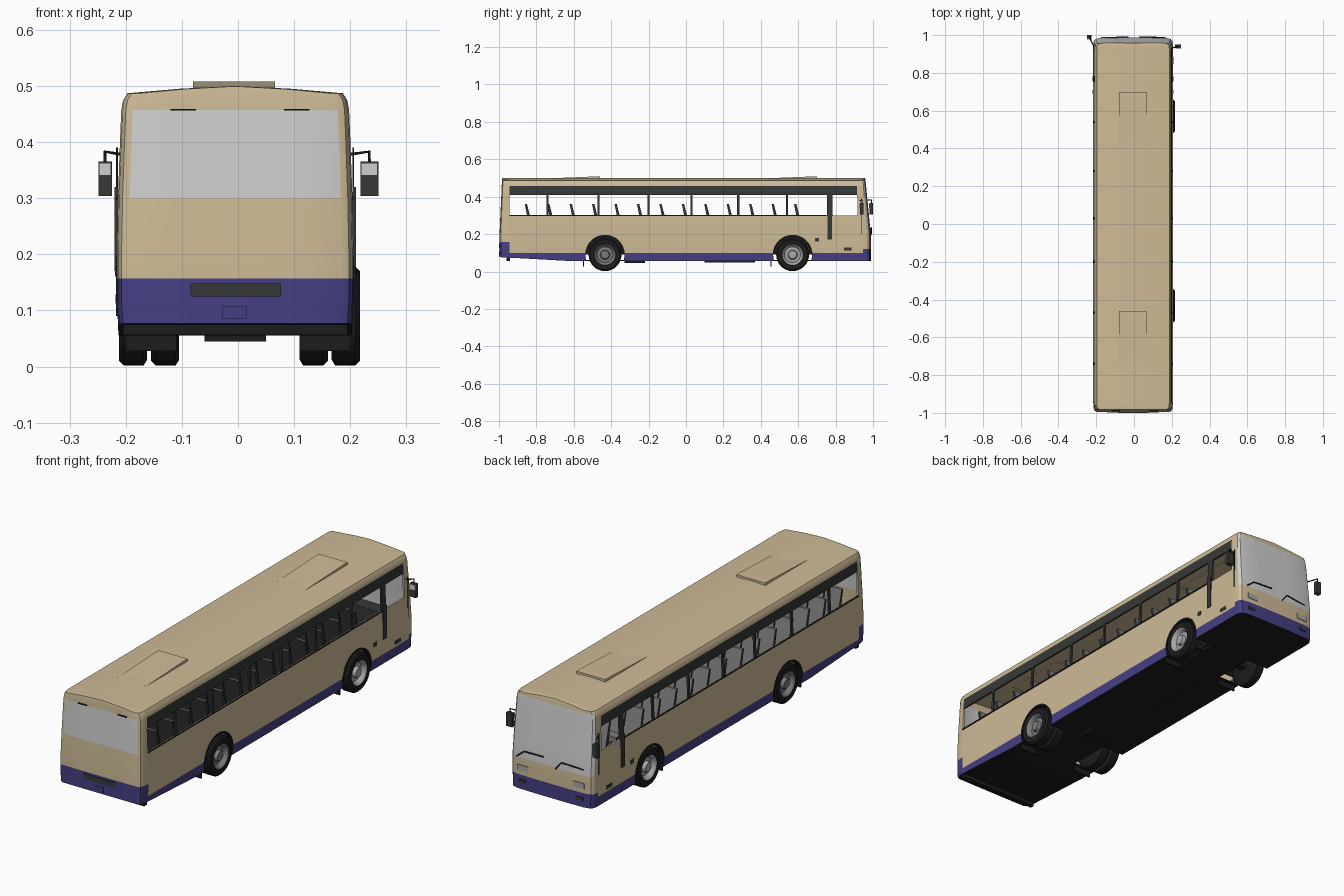
import bpy, bmesh, math
from mathutils import Vector

if bpy.data.objects.get("Cube"):
    bpy.data.objects.remove(bpy.data.objects["Cube"])

# Materials
def make_mat(name, rgb):
    m = bpy.data.materials.new(name)
    m.use_nodes = True
    m.diffuse_color = (*rgb, 1)
    m.node_tree.nodes["Principled BSDF"].inputs["Base Color"].default_value = (*rgb, 1)
    return m

TAN = make_mat("tan_paint", (0.62, 0.5, 0.31))
PURPLE = make_mat("purple_paint", (0.06, 0.05, 0.23))
GLASS = make_mat("grey_glass", (0.62, 0.62, 0.62))
BLACK = make_mat("black_rubber", (0.012, 0.012, 0.012))
DARK = make_mat("dark_trim", (0.035, 0.04, 0.037))
FABRIC = make_mat("seat_grey", (0.2, 0.2, 0.2))
STEEL = make_mat("wheel_steel", (0.4, 0.4, 0.4))
CX = -0.005

# Helpers
def finish(name, bm, mats, smooth=False):
    mesh = bpy.data.meshes.new(name)
    bm.to_mesh(mesh)
    bm.free()
    for m in mats:
        mesh.materials.append(m)
    ob = bpy.data.objects.new(name, mesh)
    bpy.context.collection.objects.link(ob)
    bpy.ops.object.select_all(action='DESELECT')
    ob.select_set(True)
    bpy.context.view_layer.objects.active = ob
    if smooth:
        bpy.ops.object.shade_smooth_by_angle(angle=math.radians(35))
    return ob

def prism(name, pts, x0, x1, mats, rule=None, smooth=False):
    """Side profile of (y, z) points extruded along x."""
    bm = bmesh.new()
    face = bm.faces.new([bm.verts.new((x0, y, z)) for y, z in pts])
    new = bmesh.ops.extrude_face_region(bm, geom=[face])["geom"]
    bmesh.ops.translate(bm, vec=(x1 - x0, 0, 0), verts=[v for v in new if isinstance(v, bmesh.types.BMVert)])
    bmesh.ops.recalc_face_normals(bm, faces=bm.faces)
    if rule:
        for f in bm.faces:
            f.material_index = rule(f)
    return finish(name, bm, mats, smooth)

def box(name, lo, hi, mat):
    pts = [(lo[1], lo[2]), (hi[1], lo[2]), (hi[1], hi[2]), (lo[1], hi[2])]
    return prism(name, pts, lo[0], hi[0], [mat])

def tube(name, pts, radius, mat):
    cu = bpy.data.curves.new(name, 'CURVE')
    cu.dimensions = '3D'
    cu.bevel_depth, cu.bevel_resolution = radius, 1
    sp = cu.splines.new('POLY')
    sp.points.add(len(pts) - 1)
    for p, co in zip(sp.points, pts):
        p.co = (*co, 1)
    cu.materials.append(mat)
    ob = bpy.data.objects.new(name, cu)
    bpy.context.collection.objects.link(ob)

def arc(y, z, r, n=24):
    return [(y + r * math.cos(math.pi * i / n), z + r * math.sin(math.pi * i / n)) for i in range(n + 1)]

# Body shell: half cross-section swept along the length, rounded at both ends
HALF = [(0.208, 0.055), (0.21, 0.1), (0.211, 0.12), (0.211, 0.157), (0.211, 0.2), (0.209, 0.3),
        (0.205, 0.41), (0.203, 0.457), (0.2, 0.474), (0.192, 0.487), (0.1, 0.495), (0, 0.5)]
PROFILE = HALF + [(-x, z) for x, z in reversed(HALF[:-1])]
PILLARS = [(-0.74, 0.006), (-0.468, 0.006), (-0.2, 0.006), (0.03, 0.006),
           (0.28, 0.006), (0.54, 0.006), (0.768, 0.015)]
STATIONS = [(-0.997, 0.5), (-0.996, 0.9), (-0.99, 0.96), (-0.975, 0.99), (-0.945, 1), (-0.6, 1)]
STATIONS += [(p + s * w, 1) for p, w in PILLARS for s in (-1, 1)]
STATIONS += [(0.92, 1), (0.945, 1), (0.968, 0.985), (0.98, 0.94), (0.986, 0.8), (0.988, 0.4)]
STATIONS.sort()

def ring(bm, y, s):
    out = []
    for x, z in PROFILE:
        t = max(0, (z - 0.2) / 0.3)
        rake = -0.03 * t * max(0, (y - 0.9) / 0.09) + 0.012 * t * max(0, (-0.94 - y) / 0.05)
        lift = 0.022 * max(0, (-0.6 - y) / 0.4) if z < 0.06 else 0
        drop = 0.006 * (1 - s) if z > 0.48 else 0
        out.append(bm.verts.new((CX + x * s, y + rake, z + lift - drop)))
    return out

def body_material(c, n, s):
    """Slot number, or None for an open window."""
    x, y, z = c
    if n.z < -0.8:
        return 3
    skirt = 0.157 if y < -0.94 else 0.12 if y > 0.945 else 0.1
    if z < skirt:
        return 1
    if s <= 0.9 and y < -0.9 and 0.3 < z < 0.457:
        return 2
    if s < 0.97 and y > 0.9 and 0.2 < z < 0.476:
        return 2
    if abs(x - CX) > 0.19 and -0.945 < y < 0.92 and 0.3 < z < 0.457:
        pillar = any(abs(y - p) < w for p, w in PILLARS)
        return 4 if z > 0.41 or pillar else None
    return 0

bm = bmesh.new()
rings = [ring(bm, y, s) for y, s in STATIONS]
N = len(PROFILE)
quads = []
for (ya, sa), (yb, sb), a, b in zip(STATIONS, STATIONS[1:], rings, rings[1:]):
    for i in range(N):
        j = (i + 1) % N
        quads.append(((a[i], b[i], b[j], a[j]), (sa + sb) / 2))
for r, front in ((rings[0], False), (rings[-1], True)):
    for i in range(N // 2):
        strip = [r[i], r[i + 1], r[N - 2 - i], r[N - 1 - i]]
        strip = list(dict.fromkeys(strip))
        quads.append((strip[::-1] if front else strip, 0.3))
for vs, s in quads:
    f = bm.faces.new(vs)
    f.normal_update()
    slot = body_material(f.calc_center_median(), f.normal, s)
    if slot is None:
        bm.faces.remove(f)
    else:
        f.material_index = slot
body = finish("body_shell", bm, [TAN, PURPLE, GLASS, BLACK, DARK])
sol = body.modifiers.new("thickness", 'SOLIDIFY')
sol.thickness, sol.offset = 0.008, -1

# Wheel arch openings
AXLES = {"nose": 0.57, "tail": -0.433}
WZ = 0.09
for ay in AXLES.values():
    for side in (-1, 1):
        circle = [(ay + 0.104 * math.cos(a), WZ + 0.104 * math.sin(a)) for a in
                  (math.tau * i / 48 for i in range(48))]
        cutter = prism("arch_cutter", circle, side * 0.1, side * 0.26, [BLACK])
        cutter.hide_render = True
        mod = body.modifiers.new("arch", 'BOOLEAN')
        mod.object, mod.solver, mod.operation = cutter, 'EXACT', 'DIFFERENCE'
        bpy.context.view_layer.objects.active = body
        for m in list(body.modifiers):
            bpy.ops.object.modifier_apply(modifier=m.name)
        bpy.data.objects.remove(cutter)
bpy.ops.object.select_all(action='DESELECT')
body.select_set(True)
bpy.ops.object.shade_smooth_by_angle(angle=math.radians(25))

# Wheels, arch liners and mudflaps
TYRE = [(-0.05, 0), (-0.05, 0.078), (-0.044, 0.088), (-0.008, 0.088), (0, 0.08), (0, 0.056),
        (-0.003, 0.052), (-0.007, 0.048), (-0.02, 0.042), (-0.018, 0.026), (-0.003, 0.021), (-0.001, 0)]

def wheel(name, side, x_out, y, hub):
    bm = bmesh.new()
    vs = [bm.verts.new((side * x, 0, r)) for x, r in TYRE]
    es = [bm.edges.new(p) for p in zip(vs, vs[1:])]
    bmesh.ops.spin(bm, geom=vs + es, cent=(0, 0, 0), axis=(1, 0, 0), angle=math.tau, steps=32)
    bmesh.ops.remove_doubles(bm, verts=bm.verts, dist=0.0001)
    bmesh.ops.recalc_face_normals(bm, faces=bm.faces)
    for f in bm.faces:
        reach = max(math.hypot(v.co.y, v.co.z) for v in f.verts)
        f.material_index = 1 if reach < 0.057 else 0
    finish(name, bm, [BLACK, hub], True).location = (x_out, y, WZ)

for axle, ay in AXLES.items():
    for side, label in ((-1, "right"), (1, "left")):
        tag = f"{axle}_{label}"
        outer = 0.217 if side > 0 else -0.212
        wheel(f"{tag}_wheel", side, outer, ay, STEEL if axle == "nose" else FABRIC)
        if axle == "tail":
            wheel(f"{tag}_inner_wheel", side, outer - side * 0.057, ay, FABRIC)
        edge = CX + side * 0.212
        prism(f"{tag}_arch_liner", arc(ay, WZ, 0.106) + arc(ay, WZ, 0.098)[::-1],
              side * 0.09, edge, [BLACK], smooth=True)
        prism(f"{tag}_arch_back", arc(ay, WZ, 0.104), side * 0.085, side * 0.09, [BLACK])
        box(f"{tag}_mudflap", (side * 0.11, ay - 0.118, 0.028), (side * 0.2, ay - 0.112, 0.07), BLACK)
    box(f"{axle}_axle", (-0.16, ay - 0.015, 0.075), (0.16, ay + 0.015, 0.105), BLACK)

# Underbody and interior
box("fuel_tank", (-0.05, 0.1, 0.047), (0.05, 0.37, 0.06), BLACK)
box("gearbox", (-0.06, -0.33, 0.045), (0.05, -0.22, 0.06), BLACK)
box("cabin_floor", (CX - 0.2, -0.96, 0.15), (CX + 0.2, 0.93, 0.16), DARK)
box("dashboard", (CX - 0.18, 0.87, 0.16), (CX + 0.18, 0.935, 0.225), DARK)
bpy.ops.mesh.primitive_torus_add(location=(-0.11, 0.85, 0.27), rotation=(math.radians(35), 0, 0),
                                 major_radius=0.035, minor_radius=0.004, major_segments=20, minor_segments=6)
bpy.context.object.name = "steering_wheel"
bpy.context.object.data.materials.append(BLACK)

# Seats: cushion and tilted back
SEAT = [(0.055, 0.21), (0.055, 0.235), (0.012, 0.235), (-0.02, 0.36), (-0.032, 0.36), (-0.002, 0.21)]
seat = prism("seat", SEAT, -0.04, 0.04, [DARK, FABRIC], lambda f: 1 if f.normal.y > 0.3 or f.normal.z > 0.5 else 0)
seat.location = (-0.11, 0.79, 0)
for row in range(13):
    y = -0.83 + row * 0.12
    for x in (-0.155, -0.07, 0.06, 0.145):
        ob = bpy.data.objects.new("seat", seat.data)
        ob.location = (x, y, 0)
        bpy.context.collection.objects.link(ob)
    for side in (-1, 1):
        box("seat_leg", (side * 0.11 - 0.03, y + 0.01, 0.16), (side * 0.11 + 0.03, y + 0.03, 0.215), BLACK)

# Roof hatches: flush at one end, raised at the other
for y in (-0.76, 0.4):
    prism("roof_hatch", [(y, 0.485), (y + 0.3, 0.485), (y + 0.3, 0.508), (y + 0.27, 0.508), (y, 0.497)],
          -0.08, 0.066, [TAN])

# Side trim, doors and window sills
for side, label in ((-1, "right"), (1, "left")):
    def plate(name, y0, y1, z0, z1, mat, depth=0.003):
        x = CX + side * 0.209
        box(f"{label}_{name}", (x, y0, z0), (x + side * depth, y1, z1), mat)
    plate("door_post", 0.757, 0.78, 0.17, 0.32, DARK, 0.006)
    plate("window_sill", -0.945, 0.75, 0.297, 0.303, BLACK)
    plate("door_front_seam", 0.938, 0.942, 0.2, 0.39, BLACK)
    plate("door_vent", 0.845, 0.885, 0.112, 0.128, DARK, 0.004)
    plate("side_marker", 0.69, 0.71, 0.16, 0.178, DARK, 0.005)

# Tail details
box("number_plate_panel", (-0.085, -1.0, 0.125), (0.077, -0.99, 0.148), DARK)
box("tow_cover", (-0.028, -1.0, 0.085), (0.015, -0.99, 0.108), PURPLE)
box("tail_valance", (CX - 0.2, -0.96, 0.056), (CX + 0.2, -0.94, 0.08), BLACK)
for x in (-0.12, 0.082):
    box("window_clip", (x, -0.992, 0.456), (x + 0.045, -0.984, 0.459), BLACK)

# Nose details: lights and wipers
for side in (-1, 1):
    box("headlight", (CX + side * 0.115, 0.975, 0.14), (CX + side * 0.17, 0.99, 0.165), STEEL)
    box("fog_light", (CX + side * 0.13, 0.975, 0.085), (CX + side * 0.165, 0.99, 0.1), DARK)
tube("right_wiper", [(-0.03, 0.99, 0.195), (-0.06, 0.991, 0.232), (-0.17, 0.982, 0.225)], 0.003, BLACK)
tube("left_wiper", [(0.17, 0.985, 0.2), (0.13, 0.988, 0.232), (0.03, 0.991, 0.235)], 0.003, BLACK)

# Mirrors on arms
for x, y, side, label in ((-0.237, 0.985, -1, "right"), (0.234, 0.935, 1, "left")):
    h = 0.012 if side < 0 else 0.016
    box(f"{label}_mirror", (x - h, y - 0.004, 0.304), (x + h, y + 0.015, 0.365), DARK)
    box(f"{label}_mirror_glass", (x - h * 0.9, y - 0.007, 0.34), (x + h * 0.9, y - 0.003, 0.363), GLASS)
    tube(f"{label}_mirror_arm", [(CX + side * 0.203, 0.93, 0.378), (x, y + 0.006, 0.383), (x, y + 0.006, 0.36)], 0.003, BLACK)
